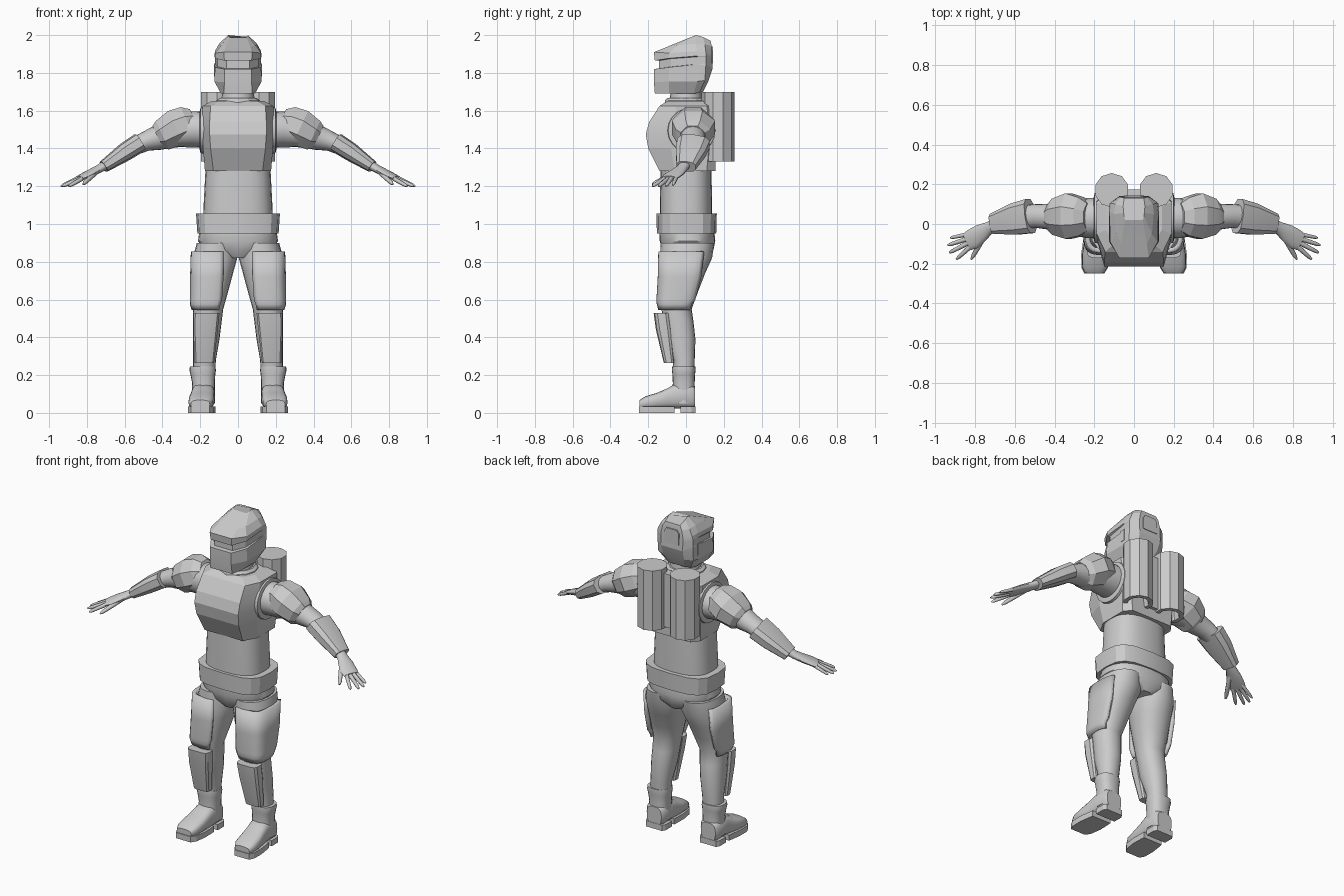
import bpy, bmesh, math
from mathutils import Vector

GREY = bpy.data.materials.new("plain grey")
GREY.diffuse_color = (0.6, 0.6, 0.6, 1)
X, Y, Z = Vector((1, 0, 0)), Vector((0, 1, 0)), Vector((0, 0, 1))


def finish(name, bm, mirror=False, angle=35, thick=0):
    bmesh.ops.recalc_face_normals(bm, faces=bm.faces)
    me = bpy.data.meshes.new(name)
    bm.to_mesh(me)
    bm.free()
    ob = bpy.data.objects.new(name, me)
    bpy.context.collection.objects.link(ob)
    me.materials.append(GREY)
    if thick:
        m = ob.modifiers.new("thickness", 'SOLIDIFY')
        m.thickness, m.offset = thick, -1
    if mirror:
        ob.modifiers.new("other side", 'MIRROR')
    bpy.ops.object.select_all(action='DESELECT')
    ob.select_set(True)
    bpy.context.view_layer.objects.active = ob
    bpy.ops.object.shade_smooth_by_angle(angle=math.radians(angle))
    return ob


def skin(name, rings, closed=True, **kw):
    """Bridge rings of points; closed rings get end caps."""
    bm = bmesh.new()
    vs = [[bm.verts.new(p) for p in r] for r in rings]
    n = len(vs[0])
    for a, b in zip(vs, vs[1:]):
        for i in range(n if closed else n - 1):
            j = (i + 1) % n
            bm.faces.new((a[i], a[j], b[j], b[i]))
    if closed:
        bm.faces.new(vs[0])
        bm.faces.new(vs[-1])
    return finish(name, bm, **kw)


def loft(name, secs, n=20, p=2, ref=X, axis=None, arc=None, turn=0, **kw):
    """Sections (x, y, z, half width along ref, half depth) swept along their centres."""
    cs = [Vector(s[:3]) for s in secs]
    rings = []
    for i, s in enumerate(secs):
        t = axis or (cs[min(i + 1, len(cs) - 1)] - cs[max(i - 1, 0)]).normalized()
        u = (ref - t * ref.dot(t)).normalized()
        v = t.cross(u)
        a0, a1 = arc or (0, 360)
        ring = []
        for k in range(n):
            a = math.radians(turn + a0 + (a1 - a0) * k / (n - 1 if arc else n))
            c, d = math.cos(a), math.sin(a)
            ring.append(cs[i] + u * s[3] * math.copysign(abs(c) ** (2 / p), c)
                        + v * s[4] * math.copysign(abs(d) ** (2 / p), d))
        rings.append(ring)
    return skin(name, rings, closed=not arc, **kw)


def halves(name, rings, **kw):
    """Rings given as their right half, front to back."""
    return skin(name, [r + [(-x, y, z) for x, y, z in reversed(r)] for r in rings], **kw)


def box(name, x0, x1, y0, y1, z0, z1, **kw):
    return skin(name, [[(x0, y0, z), (x1, y0, z), (x1, y1, z), (x0, y1, z)] for z in (z0, z1)], **kw)


# Helmet with recessed visor slit
halves("helmet", [
    [(.075, -.165, 1.69), (.09, -.09, 1.69), (.09, .04, 1.69), (.08, .07, 1.695), (.05, .09, 1.70)],
    [(.072, -.17, 1.75), (.125, -.09, 1.755), (.125, .06, 1.755), (.12, .1, 1.76), (.07, .12, 1.76)],
    [(.072, -.17, 1.82), (.122, -.09, 1.83), (.125, .06, 1.845), (.122, .105, 1.84), (.075, .14, 1.82)],
    [(.062, -.142, 1.822), (.108, -.08, 1.832), (.122, .06, 1.847), (.122, .105, 1.85), (.075, .14, 1.83)],
    [(.062, -.142, 1.865), (.108, -.08, 1.875), (.122, .06, 1.885), (.122, .105, 1.885), (.075, .138, 1.87)],
    [(.072, -.165, 1.865), (.122, -.09, 1.877), (.125, .06, 1.89), (.122, .105, 1.89), (.075, .138, 1.88)],
    [(.075, -.17, 1.91), (.12, -.09, 1.905), (.122, .06, 1.915), (.115, .105, 1.91), (.075, .137, 1.9)],
    [(.065, -.10, 1.938), (.09, -.05, 1.945), (.1, .05, 1.955), (.095, .1, 1.95), (.065, .135, 1.945)],
    [(.045, .02, 1.987), (.05, .04, 1.994), (.052, .055, 2.0), (.055, .09, 1.99), (.05, .13, 1.97)],
], angle=12)
# Rear helmet panel with clipped upper corners
skin("helmet_back_panel", [[(x, y, z) for x, z in ((-.05, 1.85), (.05, 1.85), (.05, 1.92),
     (.035, 1.94), (-.035, 1.94), (-.05, 1.92))] for y in (.132, .143)], angle=12)
box("ear_slot_plate", .118, .127, .035, .065, 1.78, 1.85, mirror=True)

# Neck and collar
loft("neck", [(0, 0, 1.60, .095, .09), (0, 0, 1.66, .09, .088), (0, 0, 1.70, .08, .08),
              (0, 0, 1.74, .08, .08)], axis=Z)
loft("collar", [(0, 0, 1.63, .12, .115), (0, 0, 1.655, .115, .11), (0, 0, 1.668, .098, .098)],
     n=12, axis=Z, angle=20)


# Faceted chest armour
def chest_ring(z, wf, yf, ws, ysf, ysb, wb, yb):
    return [(wf, yf, z), (ws, ysf, z), (ws, ysb, z), (wb, yb, z)]


halves("chest_armour", [
    chest_ring(1.28, .13, -.14, .175, -.06, .11, .14, .155),
    chest_ring(1.40, .145, -.20, .185, -.08, .12, .15, .155),
    chest_ring(1.475, .15, -.213, .187, -.08, .12, .15, .155),
    chest_ring(1.54, .15, -.195, .188, -.07, .12, .15, .155),
    chest_ring(1.625, .145, -.14, .188, -.05, .11, .15, .145),
    chest_ring(1.65, .10, -.10, .14, -.03, .09, .11, .12)], angle=10)
loft("armhole_rim", [(.17, .03, 1.495, .13, .125), (.198, .03, 1.495, .125, .12),
                     (.203, .03, 1.495, .105, .10)], n=20, ref=Y, axis=X, mirror=True)

# Twin back tanks with hollow undersides
loft("back_tank", [(.112, .17, 1.40, .05, .05), (.112, .17, 1.33, .062, .062),
                   (.112, .17, 1.33, .087, .087), (.112, .17, 1.70, .087, .087)],
     n=10, turn=18, axis=Z, mirror=True, angle=30)
box("tank_bridge", -.05, .05, .12, .175, 1.34, 1.67)

# Waist and belt
loft("waist", [(0, 0, .94, .185, .14), (0, 0, 1.1, .182, .138), (0, 0, 1.29, .172, .135)],
     n=24, p=2.6, axis=Z)
loft("belt", [(0, .003, .95, .215, .157), (0, .003, 1.055, .222, .16)], n=16, p=3.2, axis=Z, angle=25)

# Trousers
loft("hips", [(0, .01, .82, .06, .11), (0, .01, .86, .18, .135), (0, .008, .91, .212, .147),
              (0, .005, .96, .205, .145)], n=24, p=2.4, axis=Z)
loft("leg", [(.118, .008, .90, .10, .142), (.122, 0, .82, .118, .138), (.134, -.02, .74, .108, .122),
             (.146, -.035, .65, .096, .102), (.158, -.05, .55, .08, .08), (.162, -.04, .48, .075, .08),
             (.168, -.03, .39, .07, .08), (.177, -.012, .28, .06, .058), (.18, -.012, .2, .058, .055)],
     axis=Z, p=2.2, mirror=True)
# Thigh shell wrapping the front and outside
loft("thigh_plate", [(.148, -.015, .855, .102, .132), (.15, -.025, .72, .104, .125),
                     (.155, -.045, .60, .1, .112), (.16, -.055, .575, .095, .1),
                     (.16, -.055, .545, .085, .092)],
     n=13, p=3.2, axis=Z, arc=(-125, 50), thick=.025, mirror=True, angle=25)
# Shin guard
loft("shin_guard", [(.167, -.13, .53, .07, .042), (.172, -.118, .44, .066, .042),
                    (.178, -.09, .265, .052, .028)],
     n=12, p=4, turn=15, axis=Z, mirror=True, angle=25)

# Boots
loft("boot_shaft", [(.185, -.012, .05, .062, .06), (.183, -.012, .16, .06, .058),
                    (.186, -.012, .205, .066, .06), (.187, -.012, .225, .07, .063),
                    (.187, -.012, .245, .068, .062)], axis=Z, p=2.5, mirror=True)
loft("boot_foot", [(.185, .048, .08, .05, .055), (.185, .03, .086, .063, .064),
                   (.185, -.06, .087, .062, .065), (.189, -.10, .076, .064, .054),
                   (.193, -.15, .065, .068, .043), (.197, -.215, .055, .065, .033),
                   (.199, -.245, .045, .05, .023)],
     n=18, p=3, axis=-Y, mirror=True, angle=45)
for nm, ys in (("heel_sole", ((.05, .185, .055), (.03, .185, .067), (-.03, .185, .067))),
               ("toe_sole", ((-.06, .188, .065), (-.15, .193, .073), (-.22, .198, .067), (-.25, .2, .05)))):
    skin(nm, [[(c - w, y, 0), (c + w, y, 0), (c + w, y, .035), (c - w, y, .035)]
              for y, c, w in ys], mirror=True, angle=20)

# Sleeves and arm armour
loft("sleeve", [(.15, .03, 1.50, .105, .10), (.24, .03, 1.50, .10, .095), (.33, .033, 1.485, .085, .08),
                (.43, .037, 1.455, .065, .065), (.49, .04, 1.437, .06, .052), (.56, .035, 1.405, .06, .045)],
     ref=Y, mirror=True)
loft("shoulder_pad", [(.225, .035, 1.545, .075, .075), (.265, .037, 1.535, .105, .10),
                      (.33, .04, 1.51, .124, .105), (.40, .037, 1.47, .098, .09),
                      (.425, .035, 1.46, .07, .07)],
     n=8, turn=22.5, ref=Y, axis=Vector((.9, 0, -.42)).normalized(), mirror=True, angle=18)
loft("forearm_guard", [(.522, .04, 1.43, .09, .052), (.60, .025, 1.38, .082, .049),
                       (.711, 0, 1.304, .053, .033)],
     n=10, p=2.8, turn=18, ref=Y, mirror=True, angle=25)

# Hands
side = Vector((.45, .89, 0))
loft("palm", [(.68, 0, 1.325, .034, .026), (.73, -.02, 1.295, .032, .022), (.77, -.045, 1.275, .045, .02),
              (.81, -.075, 1.255, .052, .017), (.84, -.09, 1.242, .046, .013)],
     n=14, ref=side, mirror=True)
fingers = [("little_finger", (.83, -.05, 1.25), (.925, -.07, 1.205), .010),
           ("ring_finger", (.84, -.075, 1.245), (.938, -.107, 1.2), .011),
           ("middle_finger", (.835, -.095, 1.24), (.93, -.145, 1.2), .011),
           ("index_finger", (.825, -.115, 1.24), (.895, -.178, 1.2), .011),
           ("thumb", (.75, -.055, 1.275), (.82, -.178, 1.21), .013)]
for nm, a, b, r in fingers:
    a, b = Vector(a), Vector(b)
    loft(nm, [(*a.lerp(b, f), r * k, r * k) for f, k in ((-.15, 1), (0, 1.1), (.5, 1), (.85, .85), (1, .4))],
         n=8, ref=side, mirror=True, angle=50)
